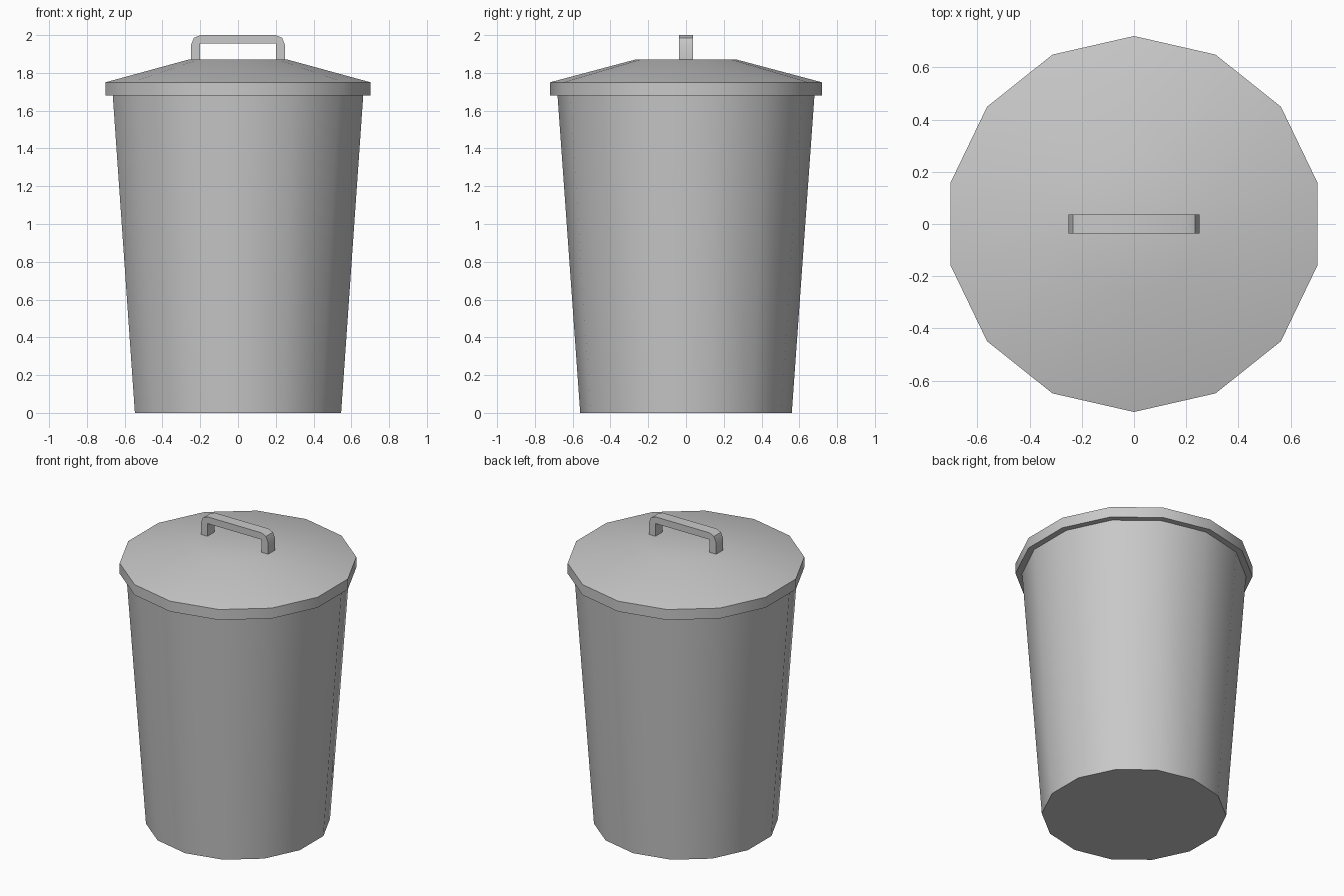
import bpy, bmesh
from math import radians, sin, cos, pi

cube = bpy.data.objects.get("Cube")
if cube:
    bpy.data.objects.remove(cube, do_unlink=True)

SIDES = 14

metal = bpy.data.materials.new("grey metal")
metal.use_nodes = True
colour = (0.58, 0.58, 0.58, 1)
metal.diffuse_color = colour
metal.node_tree.nodes["Principled BSDF"].inputs["Base Color"].default_value = colour


def finish(name, bm):
    """Turn a bmesh into a smooth-by-angle metal object."""
    bmesh.ops.recalc_face_normals(bm, faces=bm.faces)
    mesh = bpy.data.meshes.new(name)
    bm.to_mesh(mesh)
    bm.free()
    mesh.materials.append(metal)
    obj = bpy.data.objects.new(name, mesh)
    bpy.context.collection.objects.link(obj)
    bpy.ops.object.select_all(action="DESELECT")
    obj.select_set(True)
    bpy.context.view_layer.objects.active = obj
    bpy.ops.object.shade_smooth_by_angle(angle=radians(30))
    return obj


def lathe(name, profile):
    """Stack closed rings of (radius, height), with a corner on the y axis."""
    bm = bmesh.new()
    rings = []
    for r, z in profile:
        angles = [2 * pi * i / SIDES for i in range(SIDES)]
        rings.append([bm.verts.new((r * sin(a), r * cos(a), z)) for a in angles])
    for low, high in zip(rings, rings[1:]):
        for i in range(SIDES):
            j = (i + 1) % SIDES
            bm.faces.new((low[i], low[j], high[j], high[i]))
    bm.faces.new(rings[0])
    bm.faces.new(rings[-1])
    return finish(name, bm)


# Tapered bin and its lid with a short vertical rim
lathe("bin_body", [(0.56, 0), (0.68, 1.68)])
lathe("lid", [(0.72, 1.68), (0.72, 1.75), (0.27, 1.87)])

# Handle: bracket outline with bevelled corners, mirrored and extruded in y
half = [(0.20, 1.865), (0.25, 1.865), (0.25, 1.945), (0.234, 1.985), (0.20, 2.0)]
outer = half[1:] + [(-x, z) for x, z in reversed(half[1:])]
inner = [(-0.20, 1.865), (-0.20, 1.955), (0.20, 1.955), (0.20, 1.865)]
bm = bmesh.new()
outline = bm.faces.new([bm.verts.new((x, -0.037, z)) for x, z in outer + inner])
side = bmesh.ops.extrude_face_region(bm, geom=[outline], use_keep_orig=True)
moved = [v for v in side["geom"] if isinstance(v, bmesh.types.BMVert)]
bmesh.ops.translate(bm, verts=moved, vec=(0, 0.074, 0))
finish("lid_handle", bm)
